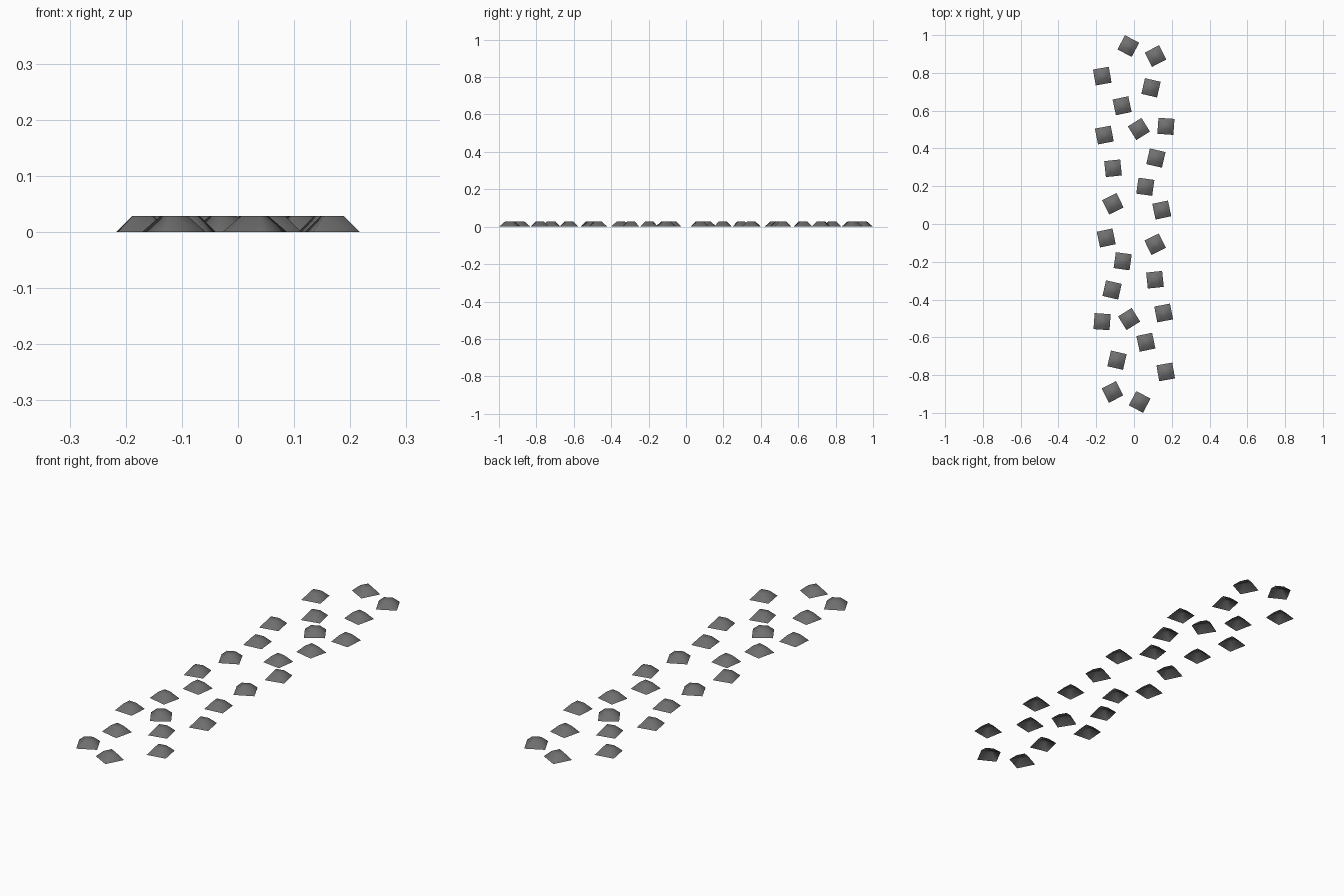
import bpy, bmesh, math
from mathutils import Matrix

if "Cube" in bpy.data.objects:
    bpy.data.objects.remove(bpy.data.objects["Cube"])

grey = bpy.data.materials.new("dark grey stone")
grey.diffuse_color = (0.16, 0.16, 0.16, 1)
grey.use_nodes = True
grey.node_tree.nodes["Principled BSDF"].inputs["Base Color"].default_value = grey.diffuse_color

# x, y, turn in degrees; each stud has a twin turned half way round the centre
STUDS = [(-.030, .942, -28), (.114, .889, 27), (-.168, .783, 10), (.090, .721, -13),
         (-.063, .626, 12), (-.157, .471, 11), (.026, .503, 32), (.169, .517, -4),
         (.116, .349, -13), (-.111, .295, 6), (.060, .197, -8), (-.112, .107, 26),
         (.147, .074, 12)]
BASE, TOP, HEIGHT = .0425, .018, .0285


def stud(name, x, y, turn):
    """Low square stud with sloping sides, flat top and open underside."""
    bm = bmesh.new()
    bmesh.ops.create_cone(bm, cap_ends=True, segments=4,
                          radius1=BASE * math.sqrt(2), radius2=TOP * math.sqrt(2), depth=HEIGHT,
                          matrix=Matrix.Translation((0, 0, HEIGHT / 2)) @ Matrix.Rotation(math.pi / 4, 4, 'Z'))
    bm.normal_update()
    under = [f for f in bm.faces if f.normal.z < -.9]
    bmesh.ops.delete(bm, geom=under, context='FACES_ONLY')
    for f in bm.faces:
        f.smooth = True
    mesh = bpy.data.meshes.new(name)
    bm.to_mesh(mesh)
    bm.free()
    mesh.materials.append(grey)
    obj = bpy.data.objects.new(name, mesh)
    obj.location = (x, y, 0)
    obj.rotation_euler.z = math.radians(turn)
    bpy.context.collection.objects.link(obj)


for i, (x, y, turn) in enumerate(STUDS, 1):
    stud(f"stud_back_{i}", x, y, turn)
    stud(f"stud_front_{i}", -x, -y, turn)
